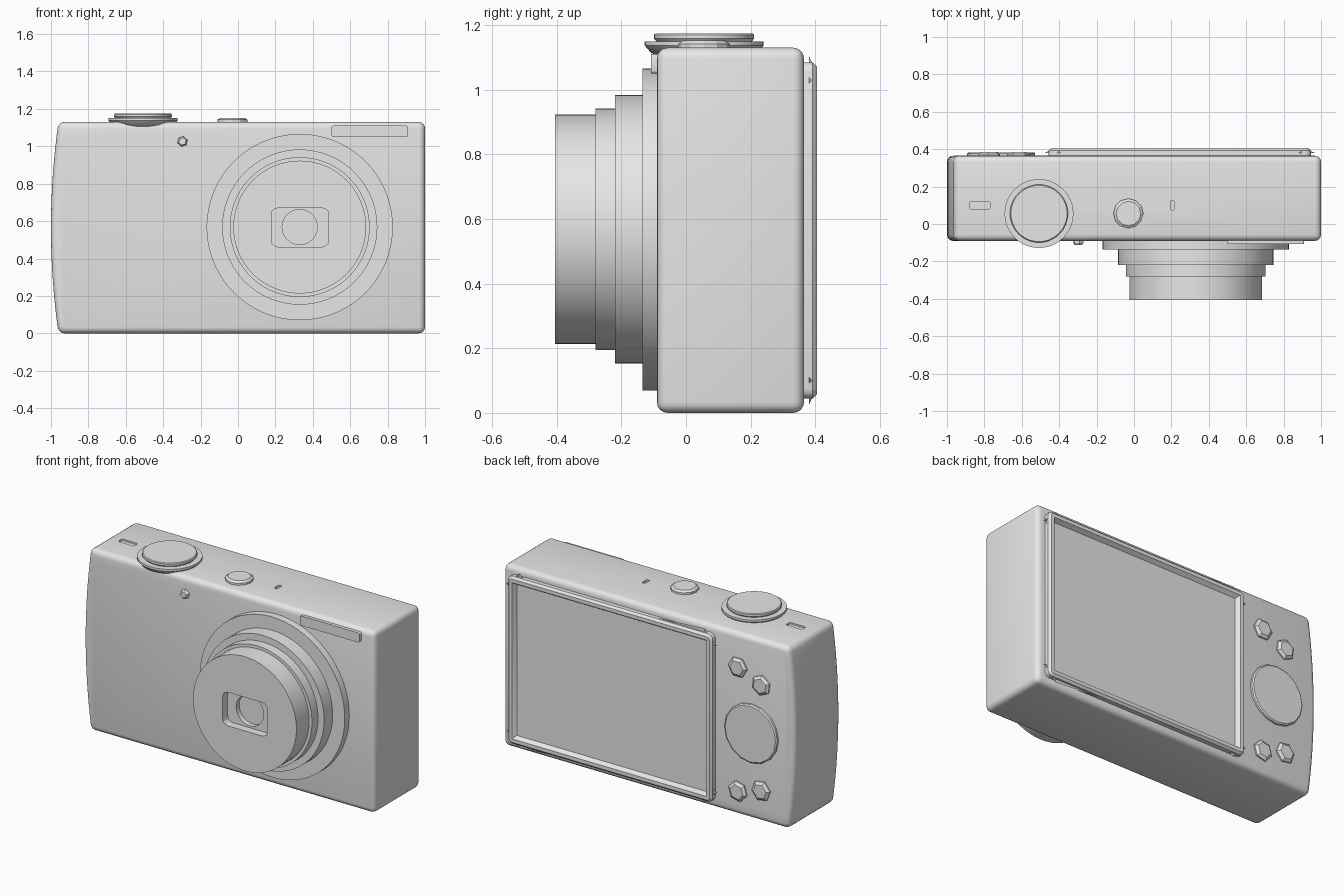
import bpy, bmesh, math
from mathutils import Matrix, Vector

cube = bpy.data.objects.get("Cube")
if cube:
    bpy.data.objects.remove(cube, do_unlink=True)

GREY = (0.8, 0.8, 0.8, 1)
grey = bpy.data.materials.new("plain grey")
grey.use_nodes = True
grey.diffuse_color = GREY
grey.node_tree.nodes["Principled BSDF"].inputs["Base Color"].default_value = GREY

FRONT, BACK, TOP = -0.09, 0.365, 1.13
TURN = {"front": Matrix.Rotation(math.pi / 2, 4, "X"),
        "back": Matrix.Rotation(-math.pi / 2, 4, "X"),
        "up": Matrix.Identity(4)}


def finish(name, bm, smooth=True):
    bmesh.ops.recalc_face_normals(bm, faces=bm.faces)
    mesh = bpy.data.meshes.new(name)
    bm.to_mesh(mesh)
    bm.free()
    mesh.materials.append(grey)
    ob = bpy.data.objects.new(name, mesh)
    bpy.context.collection.objects.link(ob)
    if smooth:
        activate(ob)
        bpy.ops.object.shade_smooth_by_angle(angle=math.radians(35))
    return ob


def activate(ob):
    bpy.ops.object.select_all(action="DESELECT")
    ob.select_set(True)
    bpy.context.view_layer.objects.active = ob


def lathe(name, profile, centre, facing="up", sides=48, smooth=True, turn=0.0):
    """Closed round part from (radius, height) pairs along the facing direction."""
    bm = bmesh.new()
    place = Matrix.Translation(centre) @ TURN[facing]
    rings = []
    for r, h in profile:
        angles = [turn + math.tau * i / sides for i in range(sides)]
        rings.append([bm.verts.new(place @ Vector((r * math.cos(a), r * math.sin(a), h)))
                      for a in angles])
    for low, high in zip(rings, rings[1:]):
        for i in range(sides):
            j = (i + 1) % sides
            bm.faces.new((low[i], low[j], high[j], high[i]))
    bm.faces.new(rings[0])
    bm.faces.new(rings[-1])
    return finish(name, bm, smooth)


def rounded_box(low, high, radius, axis=1, segments=3):
    """Box with the four edges along one axis rounded."""
    low, high = Vector(low), Vector(high)
    bm = bmesh.new()
    bmesh.ops.create_cube(bm, size=1, matrix=Matrix.Translation((low + high) / 2)
                          @ Matrix.Diagonal((*(high - low), 1)))
    edges = [e for e in bm.edges
             if abs((e.verts[0].co - e.verts[1].co).normalized()[axis]) > 0.9]
    bmesh.ops.bevel(bm, geom=edges, offset=radius, segments=segments,
                    profile=0.5, affect="EDGES")
    return bm


def cut(ob, cutter):
    cutter.hide_render = True
    mod = ob.modifiers.new("cut", "BOOLEAN")
    mod.operation, mod.solver, mod.object = "DIFFERENCE", "EXACT", cutter
    activate(ob)
    bpy.ops.object.modifier_apply(modifier=mod.name)
    bpy.data.objects.remove(cutter, do_unlink=True)


# Body: slab whose grip end bows outward
bm = bmesh.new()
outline = [(1, 0), (1, TOP)]
for i in range(17):
    t = 1 - i / 8
    outline.append((-1 + 0.04 * t * t, TOP * (1 + t) / 2))
face = bm.faces.new([bm.verts.new((x, FRONT, z)) for x, z in outline])
grown = bmesh.ops.extrude_face_region(bm, geom=[face])["geom"]
bmesh.ops.translate(bm, vec=(0, BACK - FRONT, 0),
                    verts=[v for v in grown if isinstance(v, bmesh.types.BMVert)])
bmesh.ops.recalc_face_normals(bm, faces=bm.faces)
sharp = [e for e in bm.edges if e.calc_face_angle(0) > 0.7]
bmesh.ops.bevel(bm, geom=sharp, offset=0.033, segments=4, profile=0.5, affect="EDGES")
body = finish("body", bm)

# Shallow slots in the top plate
for x, half_x, half_y in ((-0.825, 0.055, 0.02), (0.205, 0.011, 0.026)):
    bm = rounded_box((x - half_x, 0.1 - half_y, TOP - 0.01),
                     (x + half_x, 0.1 + half_y, TOP + 0.02), 0.009, axis=2)
    cut(body, finish("slot_cutter", bm, False))

# Telescoping lens barrel with a stepped opening
LENS = (0.33, FRONT, 0.568)
lens = lathe("lens_barrel",
             [(0.498, -0.02), (0.498, 0.045), (0.415, 0.045), (0.415, 0.13),
              (0.374, 0.13), (0.374, 0.19), (0.355, 0.19), (0.355, 0.315)],
             LENS, "front", sides=72)
opening = rounded_box((0.178, -0.5, 0.462), (0.485, -0.355, 0.67), 0.035)
cut(lens, finish("opening_cutter", opening, False))
cut(lens, lathe("iris_cutter", [(0.094, 0.235), (0.094, 0.3)], LENS, "front", 32))

# Flash window and small lamp
finish("flash_window", rounded_box((0.5, FRONT - 0.018, 1.05),
                                   (0.91, FRONT + 0.02, 1.11), 0.01))
lathe("focus_lamp", [(0.028, -0.01), (0.028, 0.012), (0.02, 0.022)],
      (-0.297, FRONT, 1.026), "front", sides=6, smooth=False, turn=0.3)

# Mode dial overhanging the front edge, and the shutter button
lathe("mode_dial", [(0.09, 1.088), (0.13, 1.097), (0.165, 1.115), (0.184, 1.137),
                    (0.184, 1.15), (0.148, 1.15), (0.155, 1.158), (0.155, 1.17),
                    (0.15, 1.174)], (-0.508, 0.056, 0))
lathe("shutter_button", [(0.08, -0.01), (0.08, 0.012), (0.066, 0.022)],
      (-0.03, 0.056, TOP), sides=12, smooth=False)

# Screen: raised frame with a sunken panel
bm = rounded_box((-0.458, BACK - 0.01, 0.045), (0.946, 0.392, 1.085), 0.03)
panel = [max(bm.faces, key=lambda f: f.calc_center_median().y)]
for width, depth in ((0.013, 0.013), (0.022, 0), (0.016, -0.025)):
    bmesh.ops.inset_region(bm, faces=panel, thickness=width, depth=depth,
                           use_even_offset=True)
finish("screen", bm)

# Control wheel and buttons beside the screen
lathe("control_wheel", [(0.182, -0.01), (0.182, 0.012), (0.174, 0.018)],
      (-0.71, BACK, 0.535), "back", sides=16)
for i, (x, z) in enumerate(((-0.615, 0.92), (-0.775, 0.85), (-0.615, 0.15), (-0.775, 0.195))):
    lathe(f"back_button_{i + 1}", [(0.064, -0.01), (0.064, 0.008), (0.046, 0.02)],
          (x, BACK, z), "back", sides=6, smooth=False, turn=0.4 * i)
